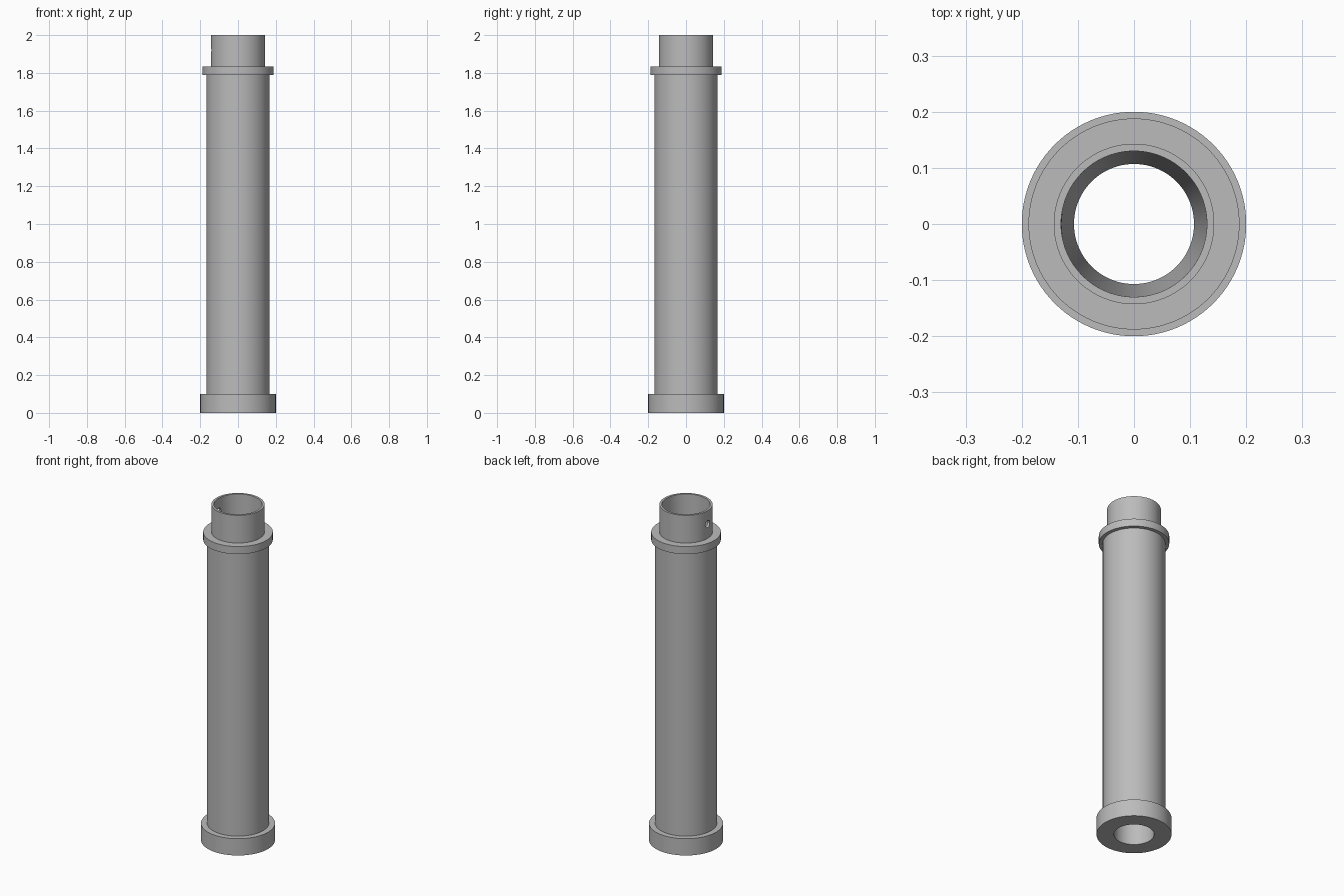
import bpy, bmesh
from math import pi

SEGMENTS = 96

default_cube = bpy.data.objects.get("Cube")
if default_cube:
    bpy.data.objects.remove(default_cube, do_unlink=True)

# Single plain grey
grey = bpy.data.materials.new("plain_grey")
grey.use_nodes = True
colour = (0.5, 0.5, 0.5, 1)
grey.diffuse_color = colour
grey.node_tree.nodes["Principled BSDF"].inputs["Base Color"].default_value = colour


def lathe(name, profile):
    """Spin a closed (radius, height) profile around z."""
    bm = bmesh.new()
    verts = [bm.verts.new((r, 0, z)) for r, z in profile]
    edges = [bm.edges.new((a, b)) for a, b in zip(verts, verts[1:] + verts[:1])]
    bmesh.ops.spin(bm, geom=verts + edges, cent=(0, 0, 0), axis=(0, 0, 1),
                   angle=2 * pi, steps=SEGMENTS, use_merge=True)
    bmesh.ops.remove_doubles(bm, verts=bm.verts, dist=1e-5)
    bmesh.ops.recalc_face_normals(bm, faces=bm.faces)
    mesh = bpy.data.meshes.new(name)
    bm.to_mesh(mesh)
    bm.free()
    mesh.materials.append(grey)
    obj = bpy.data.objects.new(name, mesh)
    bpy.context.collection.objects.link(obj)
    return obj


# Hollow column: base flange, shaft, collar, neck and tapered bore
column = lathe("flanged_tube", [
    (0.2, 0), (0.2, 0.1),            # base flange
    (0.167, 0.1), (0.167, 1.79),     # shaft
    (0.188, 1.79), (0.188, 1.835),   # collar
    (0.143, 1.835), (0.143, 2),      # neck
    (0.13, 2), (0.107, 0),           # bore
])

# Small pin hole through one side of the neck
bpy.ops.mesh.primitive_cylinder_add(vertices=32, radius=0.021, depth=0.1,
                                    location=(-0.14, 0, 1.92), rotation=(0, pi / 2, 0))
cutter = bpy.context.object
cutter.name = "pin_hole_cutter"
cutter.data.materials.append(grey)

cut = column.modifiers.new("pin_hole", 'BOOLEAN')
cut.operation = 'DIFFERENCE'
cut.solver = 'EXACT'
cut.object = cutter

bpy.ops.object.select_all(action='DESELECT')
column.select_set(True)
bpy.context.view_layer.objects.active = column
bpy.ops.object.modifier_apply(modifier=cut.name)
bpy.data.objects.remove(cutter, do_unlink=True)
bpy.ops.object.shade_smooth_by_angle(angle=pi / 6)
